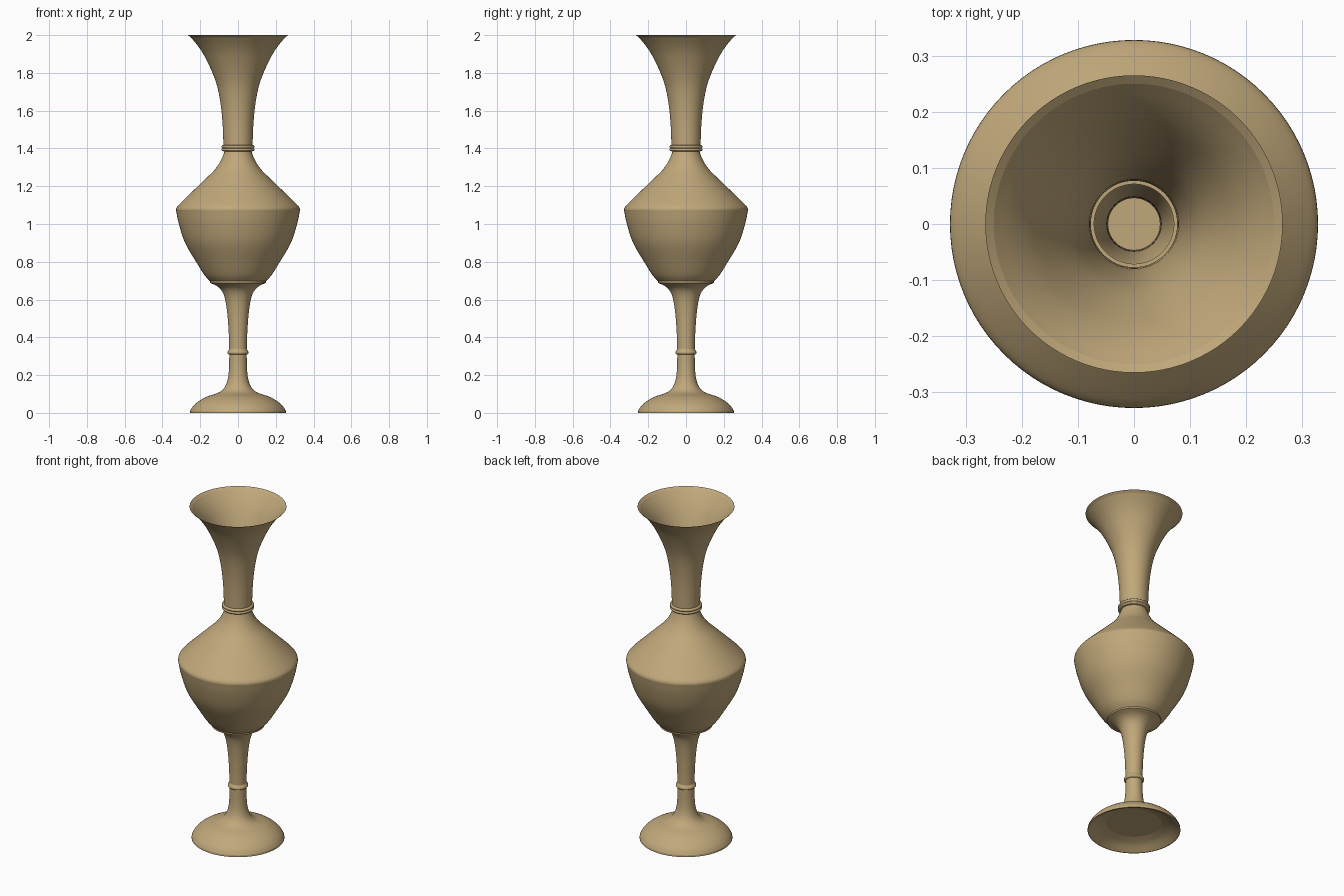
import bpy, math
from mathutils import Vector

SIDES = 96

clay = bpy.data.materials.new("tan_clay")
clay.diffuse_color = (0.53, 0.39, 0.195, 1)

# Profile sections (radius, height), bottom to top; corners stay sharp between sections
SECTIONS = [
    [(0.15, 0.045), (0.20, 0.028), (0.246, 0.0)],                      # hollow under foot
    [(0.246, 0.0), (0.254, 0.0)],                                      # foot edge
    [(0.254, 0.0), (0.253, 0.011)],
    [(0.253, 0.011), (0.238, 0.035), (0.208, 0.062), (0.165, 0.086), (0.122, 0.1)],  # foot dome
    [(0.122, 0.1), (0.093, 0.113), (0.07, 0.137), (0.055, 0.175), (0.048, 0.23), (0.046, 0.308)],
    [(0.046, 0.308), (0.053, 0.312), (0.056, 0.319), (0.053, 0.327), (0.047, 0.337)],  # stem ring
    [(0.047, 0.337), (0.049, 0.42), (0.056, 0.52), (0.068, 0.60), (0.085, 0.645),
     (0.112, 0.672), (0.147, 0.688)],                                  # upper stem
    [(0.147, 0.688), (0.147, 0.697)],                                  # body ledge
    [(0.147, 0.697), (0.178, 0.73), (0.222, 0.80), (0.28, 0.90), (0.313, 1.0), (0.328, 1.073)],
    [(0.328, 1.073), (0.324, 1.088), (0.30, 1.115), (0.23, 1.183), (0.168, 1.243)],  # shoulder
    [(0.168, 1.243), (0.128, 1.282), (0.10, 1.32), (0.082, 1.355), (0.071, 1.385)],
    [(0.071, 1.385), (0.083, 1.386), (0.088, 1.393), (0.083, 1.401)],  # neck ring
    [(0.083, 1.401), (0.087, 1.408), (0.085, 1.415), (0.077, 1.418)],
    [(0.077, 1.418), (0.081, 1.52), (0.09, 1.62), (0.108, 1.72), (0.135, 1.80),
     (0.178, 1.89), (0.214, 1.945), (0.25, 1.988)],                    # trumpet neck
    [(0.25, 1.988), (0.265, 2.0)],                                     # lip
]


def smooth_curve(points, steps=4):
    """Catmull-Rom curve through the points."""
    if len(points) == 2:
        return [Vector(p) for p in points]
    p = [Vector(q) for q in points]
    p = [2 * p[0] - p[1]] + p + [2 * p[-1] - p[-2]]
    out = []
    for i in range(1, len(p) - 2):
        a, b, c, d = p[i - 1:i + 3]
        for k in range(steps):
            t = k / steps
            out.append(0.5 * (2 * b + (c - a) * t + (2 * a - 5 * b + 4 * c - d) * t * t
                              + (3 * b - a - 3 * c + d) * t ** 3))
    return out + [p[-2]]


profile, corners = [], set()
for section in SECTIONS:
    pts = smooth_curve(section)
    corners.add(len(profile) - 1 if profile else 0)
    profile += pts[1:] if profile else pts

# Turn the profile around z: one thin open shell with a disc closing the foot
verts = [(r * math.cos(2 * math.pi * s / SIDES), r * math.sin(2 * math.pi * s / SIDES), z)
         for r, z in profile for s in range(SIDES)]
faces = [(i * SIDES + s, i * SIDES + (s + 1) % SIDES,
          (i + 1) * SIDES + (s + 1) % SIDES, (i + 1) * SIDES + s)
         for i in range(len(profile) - 1) for s in range(SIDES)]
faces.append(tuple(reversed(range(SIDES))))

mesh = bpy.data.meshes.new("vase")
mesh.from_pydata(verts, [], faces)
mesh.materials.append(clay)
vase = bpy.data.objects.new("vase", mesh)
bpy.context.collection.objects.link(vase)
bpy.context.view_layer.objects.active = vase
vase.select_set(True)
bpy.ops.object.shade_smooth_by_angle(angle=math.radians(28))

# Keep the crease rings between sections sharp
for e in mesh.edges:
    a, b = e.vertices
    if a // SIDES == b // SIDES and a // SIDES in corners:
        e.use_edge_sharp = True
